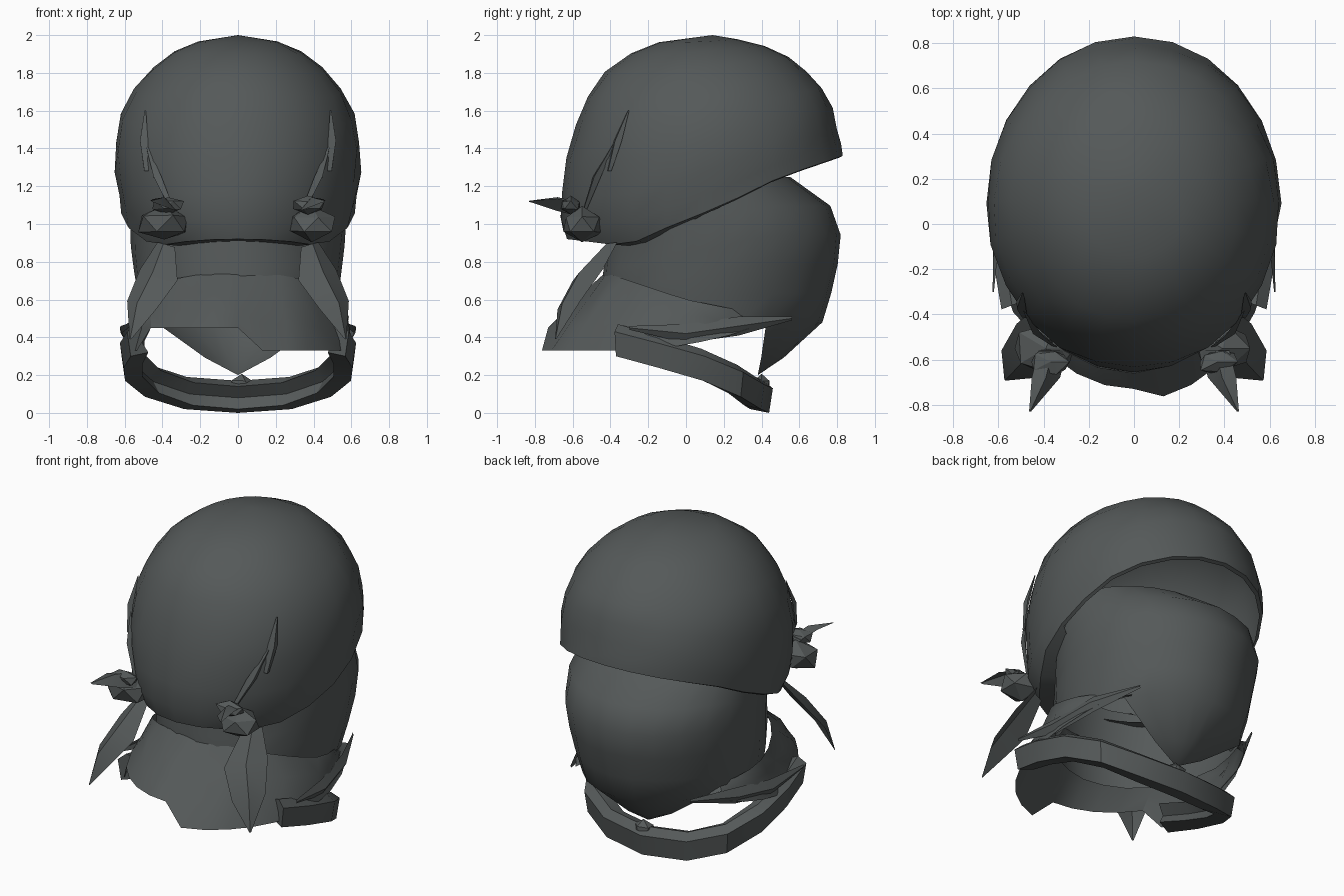
import bpy, bmesh, math, random
from mathutils import Vector

if "Cube" in bpy.data.objects:
    bpy.data.objects.remove(bpy.data.objects["Cube"], do_unlink=True)
random.seed(4)

cloth = bpy.data.materials.new("dark grey cloth")
cloth.use_nodes = True
GREY = (0.09, 0.1, 0.1, 1)
cloth.diffuse_color = GREY
cloth.node_tree.nodes["Principled BSDF"].inputs["Base Color"].default_value = GREY


def finish(name, bm, angle=40):
    bmesh.ops.remove_doubles(bm, verts=bm.verts, dist=0.0005)
    bmesh.ops.recalc_face_normals(bm, faces=bm.faces)
    mesh = bpy.data.meshes.new(name)
    bm.to_mesh(mesh)
    bm.free()
    mesh.materials.append(cloth)
    ob = bpy.data.objects.new(name, mesh)
    bpy.context.collection.objects.link(ob)
    bpy.ops.object.select_all(action='DESELECT')
    ob.select_set(True)
    bpy.context.view_layer.objects.active = ob
    bpy.ops.object.shade_smooth_by_angle(angle=math.radians(angle))
    return ob


def interp(table, t):
    # Piecewise linear lookup of the values after the key
    if t <= table[0][0]:
        return table[0][1:]
    for p, q in zip(table, table[1:]):
        if t <= q[0]:
            f = (t - p[0]) / (q[0] - p[0])
            return tuple(a + (b - a) * f for a, b in zip(p[1:], q[1:]))
    return table[-1][1:]


def skin(bm, rows, closed=True):
    # Quads between successive rows of points
    vs = [[bm.verts.new(p) for p in r] for r in rows]
    n = len(vs[0])
    for lo, hi in zip(vs, vs[1:]):
        for i in range(n if closed else n - 1):
            j = (i + 1) % n
            bm.faces.new((lo[i], lo[j], hi[j], hi[i]))
    return vs


def section(table, a, z, k=1.0):
    # Point on an oval section: half width, front y, back y
    w, front, back = interp(table, z)
    return Vector((k * w * math.cos(a),
                   (front + back) / 2 + k * (back - front) / 2 * math.sin(a), z))


def ribbon(name, path, widths, across, ridge):
    # Creased cloth strip with a raised middle
    across, ridge = Vector(across).normalized(), Vector(ridge)
    rows = []
    for p, w in zip(path, widths):
        p = Vector(p)
        rows.append([p - across * w, p + ridge * w, p + across * w])
    bm = bmesh.new()
    skin(bm, rows, closed=False)
    bmesh.ops.dissolve_degenerate(bm, dist=0.0005, edges=bm.edges)
    return finish(name, bm, 25)


CAP = [(0.86, 0.52, -0.56, 0.78), (0.92, 0.57, -0.63, 0.8), (1.0, 0.61, -0.66, 0.83),
       (1.2, 0.64, -0.655, 0.83), (1.36, 0.66, -0.64, 0.83), (1.6, 0.62, -0.56, 0.78),
       (1.75, 0.53, -0.49, 0.7), (1.88, 0.4, -0.34, 0.55), (1.96, 0.25, -0.16, 0.38),
       (2.0, 0.0, 0.14, 0.14)]
RIM = [(-0.65, 0.92), (-0.35, 0.88), (0, 1.02), (0.2, 1.1), (0.5, 1.25), (0.83, 1.36)]
MASK = [(0.48, 0.5, -0.45, 0.72), (0.65, 0.54, -0.45, 0.77), (0.92, 0.57, -0.42, 0.83),
        (1.1, 0.57, -0.4, 0.76), (1.25, 0.55, -0.38, 0.55)]


def rim(y):
    return interp(RIM, y)[0]


SEG = 24
angles = [2 * math.pi * i / SEG for i in range(SEG)]

# Head cap: tilted open rim, hem tucked inward at the knot side
rows = []
hem = []
for a in angles:
    s = math.sin(a)
    p = section(CAP, a, rim(0.09 + 0.74 * s), 0.97 if s > -0.2 else 0.72)
    p.z -= 0.01
    hem.append(p)
rows.append(hem)
for s in (0, 0.1, 0.23, 0.4, 0.56, 0.7, 0.82, 0.91, 0.965, 1):
    row = []
    for a in angles:
        z0 = rim(0.09 + 0.74 * math.sin(a))
        jitter = random.uniform(-0.012, 0.008) if 0 < s < 0.95 else 0
        row.append(section(CAP, a, z0 + (2 - z0) * s, 1 + jitter))
    rows.append(row)
bm = bmesh.new()
skin(bm, rows)
finish("head_cap", bm)

# Face mask: rises under the cap, closes to a point at the chin
rows = []
for s in (0, 0.2, 0.4, 0.6, 0.8, 1):
    row = []
    for a in angles:
        top = min(1.25, rim(0.13 + 0.6 * math.sin(a)) + 0.08)
        row.append(section(MASK, a, 0.48 + (top - 0.48) * s, 1 + random.uniform(-0.008, 0.008)))
    rows.append(row)
bm = bmesh.new()
vs = skin(bm, rows)
chin_arc = [v for v, a in zip(vs[0], angles) if math.sin(a) > 0.3]
tip = Vector((0, 0.38, 0.2))
low = []
for v in chin_arc:
    p = v.co.lerp(tip, 0.6)
    p.z -= 0.02
    low.append(bm.verts.new(p))
point = bm.verts.new(tip)
for i in range(len(low) - 1):
    bm.faces.new((chin_arc[i], chin_arc[i + 1], low[i + 1], low[i]))
    bm.faces.new((low[i], low[i + 1], point))
finish("face_mask", bm)

# Neck drape: open strip that flares out over the nape
TOP = [(-0.42, 0.74), (-0.3, 0.7), (0, 0.6), (0.3, 0.54), (0.55, 0.48)]
BOTTOM = [(-0.2, 0.33), (0, 0.36), (0.2, 0.4), (0.4, 0.47)]
N = 22
arc = [math.radians(-225 + 270 * i / N) for i in range(N + 1)]
rows = [[], [], [], []]
for a in arc:
    c, s = math.cos(a), math.sin(a)
    y = 0.06 + 0.49 * s
    high = Vector((0.55 * c, y, interp(TOP, y)[0]))
    y = -0.03 + 0.75 * s
    z = interp(BOTTOM, y)[0]
    if s < -0.5 and c < 0.1:
        z += 0.12
        y += 0.05
    low = Vector((0.61 * c, y, z))
    for row, f in zip(rows, (0, 0.33, 0.66, 1)):
        p = high.lerp(low, f)
        if 0 < f < 1:
            p += Vector((c, s, 0)) * random.uniform(-0.02, 0.025)
        row.append(p)
bm = bmesh.new()
skin(bm, rows, closed=False)
finish("neck_drape", bm, 30)

# Loose rolled loop hanging below the chin
half = [(0.54, -0.36, 0.38), (0.575, -0.15, 0.32), (0.57, 0.08, 0.25),
        (0.47, 0.27, 0.165), (0.27, 0.37, 0.1)]
path = half + [(0, 0.41, 0.08)] + [(-x, y, z) for x, y, z in reversed(half)]
profile = [(0.05, 0.05), (0, 0.09), (-0.08, 0.06), (-0.03, 0), (-0.07, -0.06), (0.03, -0.08)]
rows = []
for x, y, z in path:
    out = Vector((x, y + 0.15, 0)).normalized()
    rows.append([Vector((x, y, z)) + out * r + Vector((0, 0, h)) for r, h in profile])
bm = bmesh.new()
vs = skin(bm, rows)
bm.faces.new(vs[0])
bm.faces.new(vs[-1])
finish("chin_loop", bm, 30)


def lump(name, centre, size):
    # Faceted wad of knotted cloth
    bm = bmesh.new()
    bmesh.ops.create_icosphere(bm, subdivisions=1, radius=1)
    for v in bm.verts:
        k = random.uniform(0.75, 1.05)
        v.co = Vector([c + k * q * w for c, q, w in zip(centre, v.co, size)])
    finish(name, bm, 25)


lump("loop_knot", (0.02, 0.4, 0.14), (0.07, 0.05, 0.07))

# Knots, hanging tails and creases on both sides of the nape
for side, m in (("left", 1), ("right", -1)):
    lump(side + "_nape_knot", (m * 0.39, -0.55, 1.0), (0.16, 0.13, 0.1))
    lump(side + "_small_knot", (m * 0.37, -0.61, 1.1), (0.1, 0.07, 0.05))
    ribbon(side + "_long_tail",
           [(m * 0.38, -0.4, 0.89), (m * 0.42, -0.52, 0.73), (m * 0.51, -0.62, 0.57),
            (m * 0.57, -0.69, 0.39)],
           (0.06, 0.13, 0.1, 0.005), (m * 0.7, 0.55, 0.2), (m * 0.25, -0.35, 0.1))
    ribbon(side + "_short_tail",
           [(m * 0.36, -0.56, 1.07), (m * 0.39, -0.68, 1.1), (m * 0.46, -0.83, 1.12)],
           (0.07, 0.07, 0.005), (1, 0, m * 0.5), (0, 0, 0.6))
    ribbon(side + "_drape_fold",
           [(m * 0.62, -0.3, 0.45), (m * 0.59, 0, 0.42), (m * 0.54, 0.28, 0.46),
            (m * 0.42, 0.56, 0.5)],
           (0.01, 0.05, 0.05, 0.01), (0, 0, 1), (m * 0.6, 0, 0))
    for word, start, end, z0, z1 in (("upper", -42, -38, 1.28, 1.6), ("lower", -56, -42, 1.08, 1.42)):
        pts = []
        for f in (0, 0.5, 1):
            p = section(CAP, math.radians(start + (end - start) * f), z0 + (z1 - z0) * f, 1.005)
            p.x *= m
            pts.append(p)
        ribbon(f"{side}_{word}_crease", pts, (0.015, 0.03, 0.005),
               (m * 0.7, 0.7, 0), (m * 0.7, -0.5, 0))
